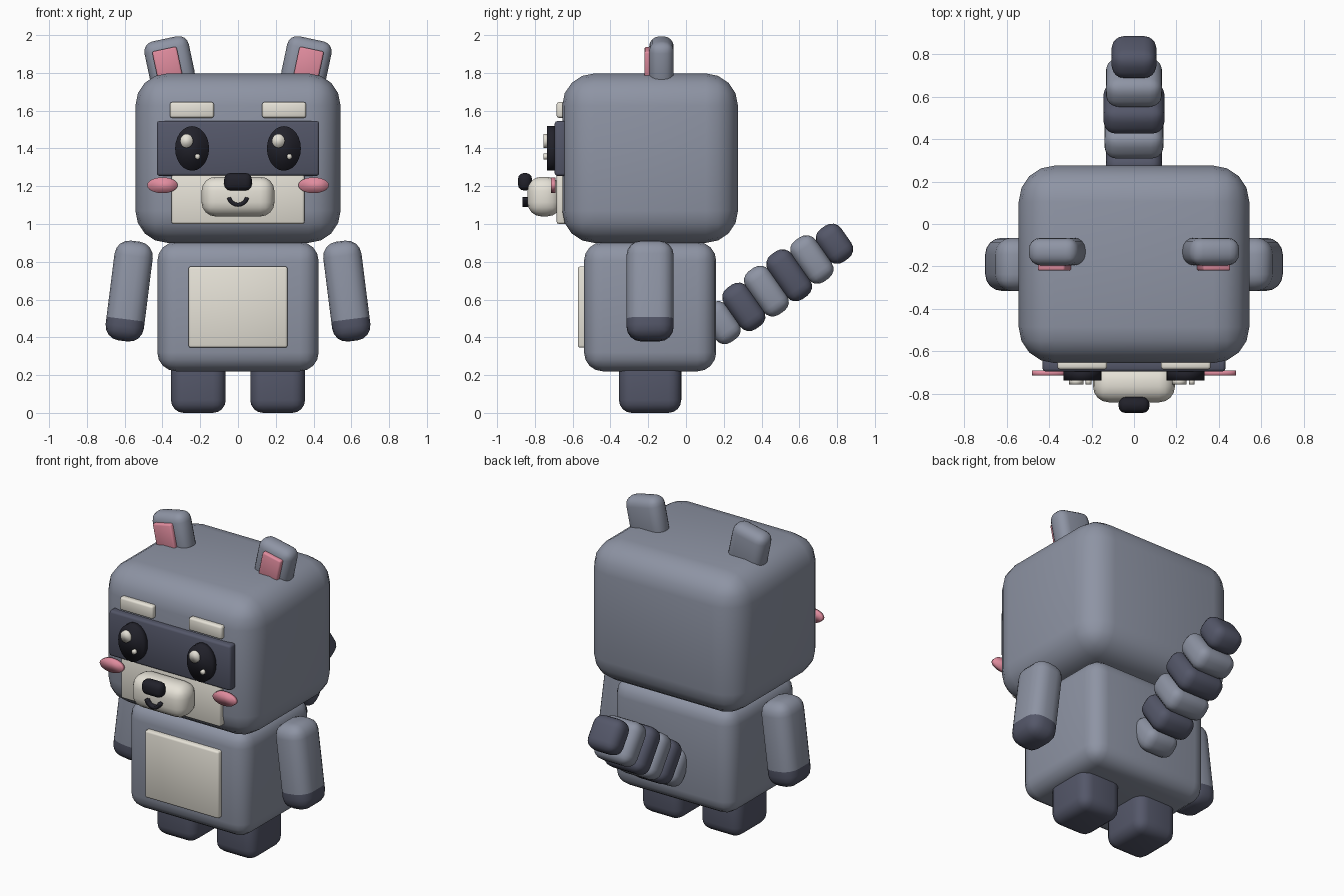
import bpy, bmesh, math
from mathutils import Matrix, Vector

if "Cube" in bpy.data.objects:
    bpy.data.objects.remove(bpy.data.objects["Cube"])


def material(name, rgb):
    lin = [c / 12.92 if c <= 0.04045 else ((c + 0.055) / 1.055) ** 2.4 for c in (v / 255 for v in rgb)]
    m = bpy.data.materials.new(name)
    m.diffuse_color = (*lin, 1)
    m.use_nodes = True
    m.node_tree.nodes["Principled BSDF"].inputs["Base Color"].default_value = m.diffuse_color
    return m


GREY = material("grey fur", (142, 148, 164))
DARK = material("dark fur", (84, 87, 105))
CREAM = material("cream", (230, 226, 215))
PINK = material("pink", (224, 140, 158))
BLACK = material("black", (33, 33, 42))


def finish(bm, name, mats, matrix=None):
    if matrix:
        bm.transform(matrix)
    bmesh.ops.recalc_face_normals(bm, faces=bm.faces[:])
    for f in bm.faces:
        f.smooth = True
    me = bpy.data.meshes.new(name)
    bm.to_mesh(me)
    bm.free()
    for m in mats:
        me.materials.append(m)
    ob = bpy.data.objects.new(name, me)
    bpy.context.collection.objects.link(ob)
    return ob


def place(center, axis="Y", degrees=0):
    return Matrix.Translation(Vector(center)) @ Matrix.Rotation(math.radians(degrees), 4, axis)


def rounded(size, r, seg=4):
    """Bevelled box centred on the origin."""
    bm = bmesh.new()
    bmesh.ops.create_cube(bm, size=1)
    bmesh.ops.scale(bm, vec=size, verts=bm.verts[:])
    bmesh.ops.bevel(bm, geom=bm.edges[:], offset=r, segments=seg, profile=0.5, affect='EDGES')
    return bm


def box(name, x, y, z, r, mat, seg=4):
    """Bevelled box from its x, y and z ranges."""
    rng = (x, y, z)
    bm = rounded([b - a for a, b in rng], r, seg)
    return finish(bm, name, [mat], place([(a + b) / 2 for a, b in rng]))


def disc(name, cx, cz, rx, rz, y, mat):
    """Elliptical disc facing the front."""
    bm = bmesh.new()
    bmesh.ops.create_cone(bm, cap_ends=True, segments=24, radius1=1, radius2=1, depth=1)
    m = place((cx, (y[0] + y[1]) / 2, cz)) @ Matrix.Diagonal((rx, y[1] - y[0], rz, 1))
    return finish(bm, name, [mat], m @ Matrix.Rotation(math.pi / 2, 4, "X"))


# Head, body and belly
box("head", (-.543, .543), (-.655, .275), (.90, 1.797), .17, GREY)
box("body", (-.427, .427), (-.54, .16), (.22, .905), .10, GREY)
box("belly_patch", (-.262, .262), (-.573, -.50), (.345, .775), .012, CREAM, 2)

# Face plates, muzzle and nose
box("eye_mask", (-.43, .43), (-.695, -.63), (1.255, 1.545), .014, DARK, 2)
box("lower_face", (-.352, .352), (-.685, -.63), (1.0, 1.27), .012, CREAM, 2)
box("muzzle", (-.193, .193), (-.84, -.66), (1.04, 1.25), .075, CREAM)
box("nose", (-.073, .073), (-.89, -.815), (1.177, 1.27), .033, BLACK, 3)

# Smile: a curved band
bm = bmesh.new()
N = 12
rings = []
for i in range(N + 1):
    a = math.radians(-168 + 156 * i / N)
    rings.append([bm.verts.new((r * math.cos(a), y, 1.15 + r * math.sin(a)))
                  for r, y in ((.038, -.865), (.059, -.865), (.059, -.825), (.038, -.825))])
for p, q in zip(rings, rings[1:]):
    for k in range(4):
        bm.faces.new((p[k], p[(k + 1) % 4], q[(k + 1) % 4], q[k]))
bm.faces.new(rings[0])
bm.faces.new(rings[-1])
finish(bm, "mouth", [BLACK])

for side, s in (("left", -1), ("right", 1)):
    # Eyes with catchlights, brows, cheeks
    ex = s * .243
    disc(side + "_eye", ex, 1.40, .09, .118, (-.737, -.68), BLACK)
    disc(side + "_catchlight_large", ex - .029, 1.44, .034, .037, (-.755, -.73), CREAM)
    disc(side + "_catchlight_small", ex + .029, 1.357, .014, .015, (-.755, -.73), CREAM)
    disc(side + "_cheek", s * .40, 1.205, .081, .042, (-.714, -.69), PINK)
    box(side + "_brow", (s * .244 - .117, s * .244 + .117), (-.685, -.64), (1.562, 1.645), .012, CREAM, 2)

    # Ears lean outward
    finish(rounded((.24, .13, .26), .055), side + "_ear", [GREY], place((s * .362, -.13, 1.853), "Y", s * 12))
    finish(rounded((.132, .05, .17), .01, 2), side + "_inner_ear", [PINK],
           place((s * .373, -.195, 1.843), "Y", s * 12))

    # Arms with dark hands below a cut
    bm = rounded((.204, .25, .532), .078)
    bmesh.ops.bisect_plane(bm, geom=bm.verts[:] + bm.edges[:] + bm.faces[:],
                           plane_co=(0, 0, -.15), plane_no=(0, 0, 1))
    for f in bm.faces:
        f.material_index = int(f.calc_center_median().z < -.15)
    finish(bm, side + "_arm", [GREY, DARK], place((s * .576, -.19, .645), "Y", -s * 7.2))

    # Legs
    box(side + "_leg", (s * .21 - .145, s * .21 + .145), (-.355, -.025), (0, .32), .068, DARK)

# Tail of alternating rings rising backward
for i, w in enumerate((.23, .265, .28, .288, .266, .212)):
    finish(rounded((w, .152, w), .06), "tail_ring_%d" % (i + 1), [DARK if i % 2 else GREY],
           place((0, .186 + .12 * i, .478 + .0835 * i), "X", 35))
